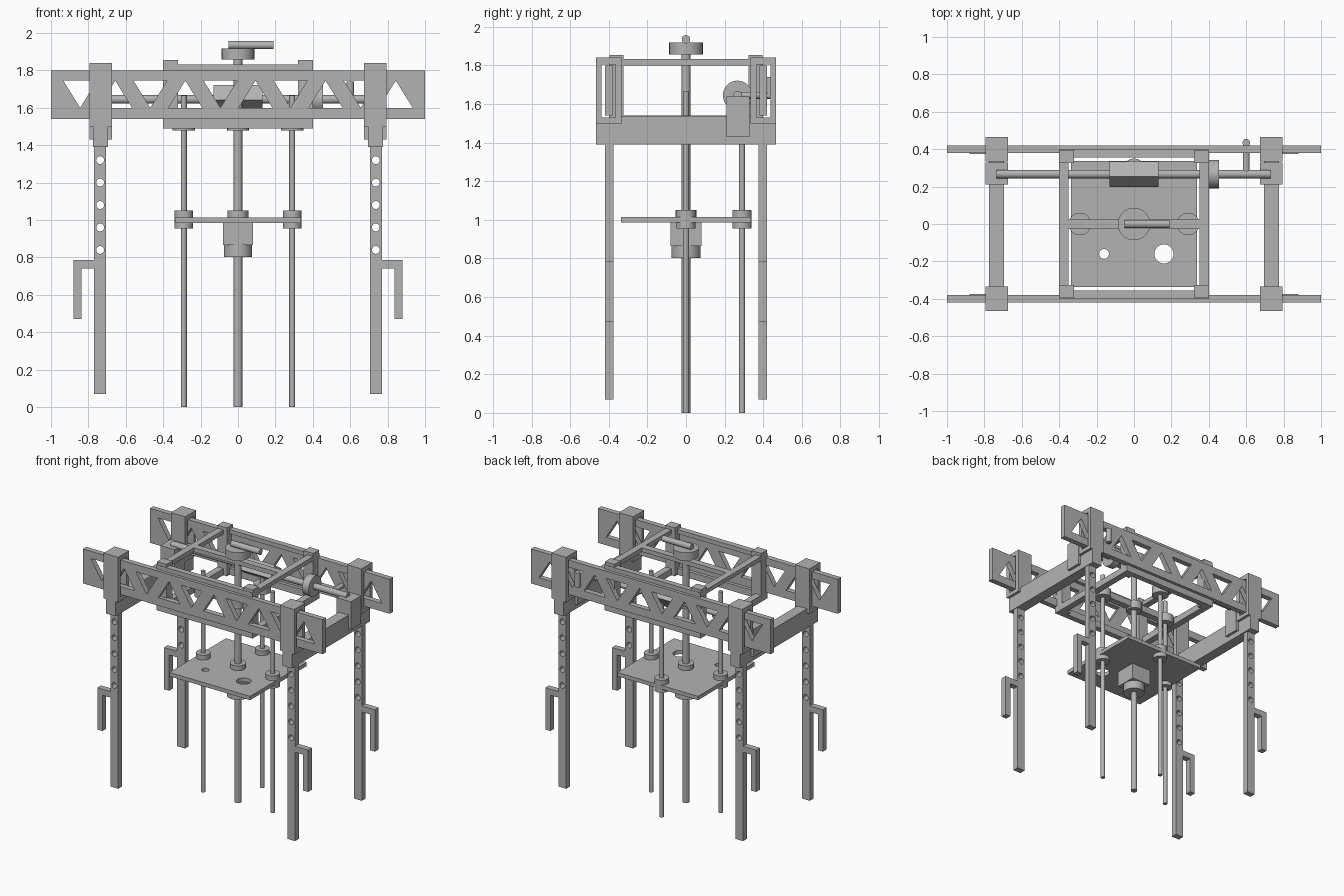
import bpy, bmesh, math
from mathutils import Matrix, Vector

cube = bpy.data.objects.get("Cube")
if cube:
    bpy.data.objects.remove(cube, do_unlink=True)

grey = bpy.data.materials.new("plain_grey")
grey.use_nodes = True
grey.diffuse_color = (0.45, 0.45, 0.45, 1)
grey.node_tree.nodes["Principled BSDF"].inputs["Base Color"].default_value = (0.45, 0.45, 0.45, 1)


def finish(name, bm, smooth=False):
    mesh = bpy.data.meshes.new(name)
    bm.to_mesh(mesh)
    bm.free()
    mesh.materials.append(grey)
    ob = bpy.data.objects.new(name, mesh)
    bpy.context.collection.objects.link(ob)
    if smooth:
        bpy.ops.object.select_all(action='DESELECT')
        ob.select_set(True)
        bpy.context.view_layer.objects.active = ob
        bpy.ops.object.shade_smooth_by_angle(angle=math.radians(35))
    return ob


def box(name, x, y, z):
    """Box from (low, high) ranges on each axis."""
    spans = [sorted(r) for r in (x, y, z)]
    size = [b - a for a, b in spans]
    mid = Vector([(a + b) / 2 for a, b in spans])
    bm = bmesh.new()
    bmesh.ops.create_cube(bm, size=1, matrix=Matrix.Translation(mid) @ Matrix.Diagonal((*size, 1)))
    return finish(name, bm)


def rod(name, start, end, r, sides=32):
    """Cylinder between two points."""
    a, b = Vector(start), Vector(end)
    turn = (b - a).to_track_quat('Z', 'Y').to_matrix().to_4x4()
    bm = bmesh.new()
    bmesh.ops.create_cone(bm, cap_ends=True, segments=sides, radius1=r, radius2=r,
                          depth=(b - a).length, matrix=Matrix.Translation((a + b) / 2) @ turn)
    return finish(name, bm, True)


def upright(name, x, y, z0, z1, r):
    return rod(name, (x, y, z0), (x, y, z1), r)


def cut(ob, cutters):
    """Subtract cutters, bake the result and remove the cutters."""
    for c in cutters:
        c.hide_render = True
        m = ob.modifiers.new("cut", 'BOOLEAN')
        m.operation, m.object, m.solver = 'DIFFERENCE', c, 'EXACT'
    graph = bpy.context.evaluated_depsgraph_get()
    baked = bpy.data.meshes.new_from_object(ob.evaluated_get(graph))
    ob.modifiers.clear()
    ob.data = baked
    for c in cutters:
        bpy.data.objects.remove(c, do_unlink=True)


def triangle(x, y, flip):
    """Triangular prism cutter through a truss beam."""
    bm = bmesh.new()
    low, high = (1.745, 1.6) if flip else (1.6, 1.745)
    pts = [(x - 0.09, low), (x + 0.09, low), (x, high)]
    face = bm.faces.new([bm.verts.new((px, y - 0.05, pz)) for px, pz in pts])
    ext = bmesh.ops.extrude_face_region(bm, geom=[face])
    bmesh.ops.translate(bm, vec=(0, 0.1, 0), verts=[v for v in ext["geom"] if isinstance(v, bmesh.types.BMVert)])
    bmesh.ops.recalc_face_normals(bm, faces=bm.faces[:])
    return finish("triangle_cutter", bm)


# Truss beams
for sy, side in ((-1, "front"), (1, "back")):
    beam = box(side + "_truss_beam", (-1, 1), (sy * 0.38, sy * 0.42), (1.54, 1.8))
    cut(beam, [triangle(-0.844 + 0.1875 * i, sy * 0.4, i % 2 == 0) for i in range(10)])

# End supports: clamps, legs, foot hooks, cross beams and bearing blocks
for sx, end in ((-1, "right"), (1, "left")):
    for sy, side in ((-1, "front"), (1, "back")):
        tag = f"{side}_{end}_"
        clamp = box(tag + "clamp", (sx * 0.675, sx * 0.795), (sy * 0.335, sy * 0.465), (1.5, 1.84))
        cut(clamp, [box("slot", (sx * 0.6, sx * 0.9), (sy * 0.365, sy * 0.437), (1.53, 1.805))])
        leg_y = (sy * 0.375, sy * 0.42)
        leg = box(tag + "leg", (sx * 0.705, sx * 0.77), leg_y, (0.07, 1.4))
        cut(leg, [rod("hole", (sx * 0.737, sy * 0.3, 0.84 + 0.12 * i),
                      (sx * 0.737, sy * 0.5, 0.84 + 0.12 * i), 0.021, 24) for i in range(5)])
        box(tag + "hook_arm", (sx * 0.77, sx * 0.88), leg_y, (0.74, 0.785))
        box(tag + "hook_drop", (sx * 0.837, sx * 0.88), leg_y, (0.47, 0.74))
    box(end + "_cross_beam", (sx * 0.695, sx * 0.775), (-0.465, 0.465), (1.39, 1.5))
    box(end + "_cross_beam_top", (sx * 0.695, sx * 0.775), (-0.335, 0.335), (1.5, 1.535))
    box(end + "_bearing_block", (sx * 0.675, sx * 0.795), (0.21, 0.33), (1.43, 1.64))

# Sliding carriage: corner posts and two levels of bars
for sx in (-1, 1):
    for sy in (-1, 1):
        box("carriage_post", (sx * 0.32, sx * 0.4), (sy * 0.325, sy * 0.395), (1.49, 1.855))
for level, z in (("upper", (1.8, 1.832)), ("lower", (1.49, 1.54))):
    for s in (-1, 1):
        box(level + "_side_bar", (s * 0.35, s * 0.4), (-0.35, 0.35), z)
        box(level + "_long_bar", (-0.4, 0.4), (s * 0.355, s * 0.398), z)
    box(level + "_middle_bar", (-0.36, 0.36), (-0.025, 0.025), z)

# Guide rods with flanges and collars
for x, y in ((-0.29, 0), (0.29, 0), (0, 0.29)):
    upright("guide_rod", x, y, 0, 1.665, 0.016)
    upright("guide_flange", x, y, 1.478, 1.541, 0.06)
    upright("guide_collar", x, y, 0.955, 1.05, 0.05)

# Lead screw, nut and top crank
upright("lead_screw", 0, 0, 0, 1.87, 0.023)
upright("screw_flange", 0, 0, 1.478, 1.541, 0.057)
upright("screw_collar", 0, 0, 1, 1.05, 0.055)
box("screw_nut", (-0.08, 0.08), (-0.08, 0.08), (0.865, 0.99))
upright("nut_ring", 0, 0, 0.803, 0.866, 0.076)
upright("crank_hub", 0, 0, 1.857, 1.918, 0.087)
rod("crank_handle", (-0.05, 0, 1.935), (0.19, 0, 1.935), 0.022)

# Moving plate with two holes
plate = box("moving_plate", (-0.337, 0.337), (-0.337, 0.337), (0.985, 1.014))
cut(plate, [upright("small_hole", -0.16, -0.16, 0.9, 1.1, 0.026),
            upright("large_hole", 0.16, -0.16, 0.9, 1.1, 0.051)])

# Drive shaft with tilted nut, ring and side crank
axis_y, axis_z = 0.267, 1.645
rod("drive_shaft", (-0.735, axis_y, axis_z), (0.73, axis_y, axis_z), 0.023)
nut = box("drive_nut", (-0.13, 0.13), (-0.049, 0.049), (-0.049, 0.049))
nut.data.transform(Matrix.Translation((0, axis_y, axis_z + 0.008)) @ Matrix.Rotation(math.radians(-35), 4, 'X'))
rod("drive_ring", (0.4, axis_y, axis_z), (0.455, axis_y, axis_z), 0.076)
rod("side_crank_arm", (0.6, axis_y, axis_z), (0.6, 0.435, axis_z), 0.018)
upright("side_crank_handle", 0.6, 0.435, 1.63, 1.74, 0.02)
